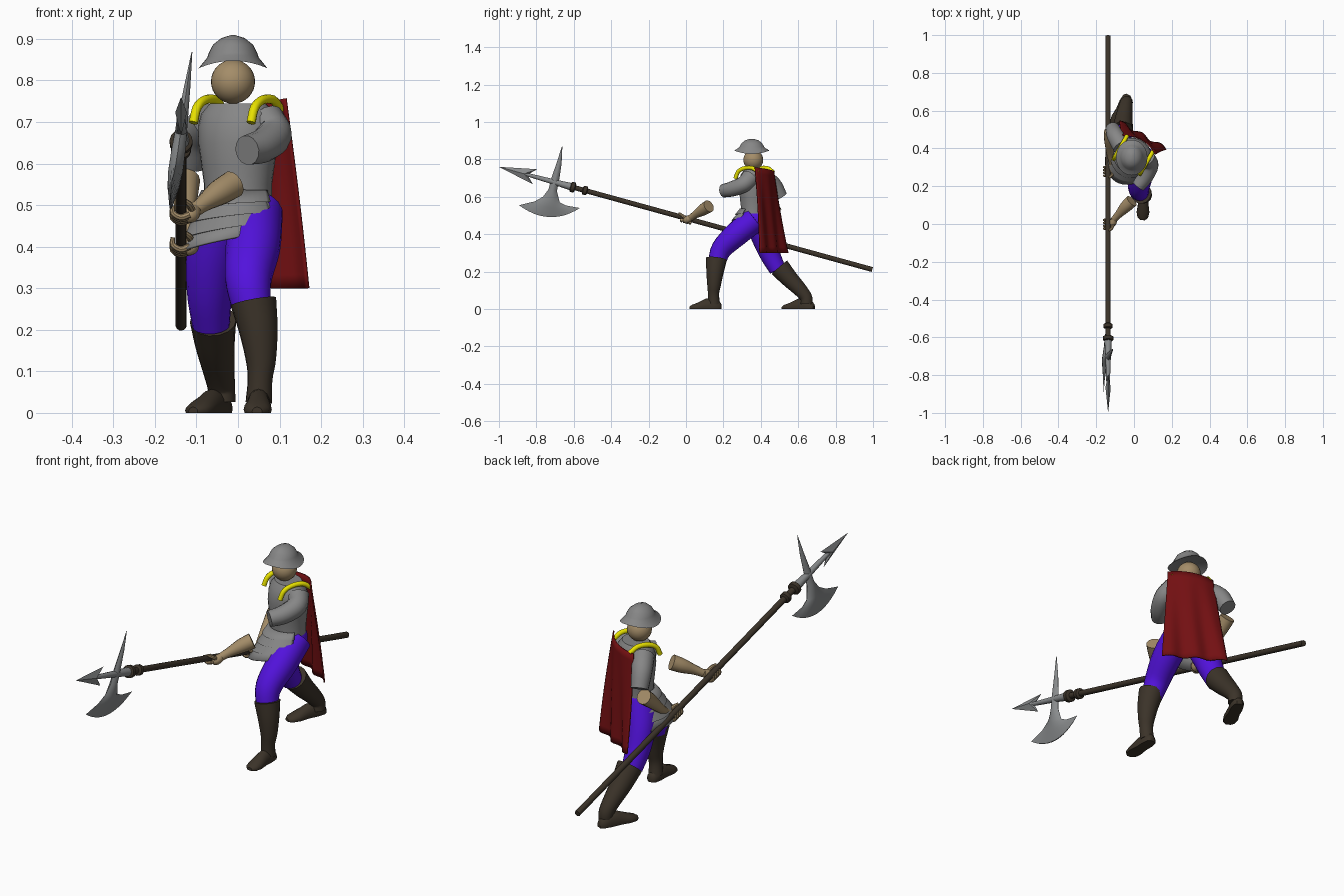
import bpy, bmesh, math
from mathutils import Vector

if "Cube" in bpy.data.objects:
    bpy.data.objects.remove(bpy.data.objects["Cube"])


def material(name, rgb):
    m = bpy.data.materials.new(name)
    m.diffuse_color = (*rgb, 1)
    m.use_nodes = True
    m.node_tree.nodes["Principled BSDF"].inputs["Base Color"].default_value = m.diffuse_color
    return m


GREY = material("armour grey", (0.24, 0.24, 0.24))
STEEL = material("blade steel", (0.25, 0.26, 0.265))
SKIN = material("tan skin", (0.37, 0.265, 0.14))
BROWN = material("dark brown", (0.044, 0.033, 0.022))
PURPLE = material("violet cloth", (0.085, 0.006, 0.72))
RED = material("dark red cloth", (0.17, 0.005, 0.006))
YELLOW = material("yellow trim", (0.8, 0.75, 0.0))


def build(name, verts, faces, mat, sharp=40, thick=0):
    me = bpy.data.meshes.new(name)
    bm = bmesh.new()
    vs = [bm.verts.new(v) for v in verts]
    for f in faces:
        bm.faces.new([vs[i] for i in f])
    bmesh.ops.recalc_face_normals(bm, faces=bm.faces[:])
    bm.to_mesh(me)
    bm.free()
    me.materials.append(mat)
    for p in me.polygons:
        p.use_smooth = True
    me.set_sharp_from_angle(angle=math.radians(sharp))
    ob = bpy.data.objects.new(name, me)
    bpy.context.collection.objects.link(ob)
    if thick:
        s = ob.modifiers.new("thickness", 'SOLIDIFY')
        s.thickness, s.offset = thick, 0
    return ob


def loft(name, rings, mat, closed=True, **kw):
    """Skin a list of equal point rings."""
    n = len(rings[0])
    faces = [(r * n + i, r * n + (i + 1) % n, (r + 1) * n + (i + 1) % n, (r + 1) * n + i)
             for r in range(len(rings) - 1) for i in range(n if closed else n - 1)]
    if closed:
        faces += [tuple(range(n)), tuple(range(len(rings) * n - n, len(rings) * n))]
    return build(name, [p for r in rings for p in r], faces, mat, **kw)


def spline(pts, sub):
    """Catmull-Rom through (x, y, z, radius) points."""
    v = [Vector(p) for p in pts]
    v = [v[0] * 2 - v[1]] + v + [v[-1] * 2 - v[-2]]
    out = []
    for a, b, c, d in zip(v, v[1:], v[2:], v[3:]):
        for k in range(sub):
            t = k / sub
            out.append(0.5 * (2 * b + (c - a) * t + (2 * a - 5 * b + 4 * c - d) * t * t
                              + (3 * b - a - 3 * c + d) * t ** 3))
    return out + [v[-2]]


def tube(name, pts, mat, n=14, sub=4):
    path = spline(pts, sub)
    centre = [p.to_3d() for p in path]
    rings, nrm = [], None
    for i, c in enumerate(centre):
        t = (centre[min(i + 1, len(path) - 1)] - centre[max(i - 1, 0)]).normalized()
        if nrm is None:
            nrm = t.orthogonal()
        nrm = (nrm - t * nrm.dot(t)).normalized()
        b = t.cross(nrm)
        rings.append([c + (nrm * math.cos(a) + b * math.sin(a)) * path[i][3]
                      for a in (math.tau * k / n for k in range(n))])
    return loft(name, rings, mat)


def body(x, y, z):
    """Torso frame: turned 30 degrees towards -x."""
    return Vector((0.866 * x + 0.5 * y, 0.37 - 0.5 * x + 0.866 * y, z))


def ellipse(rx, ry, z, n=28):
    return [body(rx * math.cos(a), ry * math.sin(a), z) for a in (math.tau * k / n for k in range(n))]


def ball(name, loc, scale, mat, rot=0):
    bpy.ops.mesh.primitive_uv_sphere_add(segments=28, ring_count=16, location=loc, rotation=(0, 0, rot))
    ob = bpy.context.object
    ob.name, ob.scale = name, scale
    ob.data.materials.append(mat)
    bpy.ops.object.shade_smooth()


# head and brimmed helmet
ball("head", (-0.012, 0.36, 0.797), (0.053, 0.053, 0.053), SKIN)
rings = []
for rx, ry, z, lift in [(0.05, 0.055, 0.852, 0), (0.083, 0.094, 0.829, 0.018), (0.062, 0.072, 0.855, 0.006),
                        (0.058, 0.066, 0.867, 0), (0.048, 0.055, 0.886, 0), (0.028, 0.036, 0.902, 0),
                        (0.005, 0.012, 0.909, 0)]:
    rings.append([(-0.012 + rx * math.cos(a), 0.352 + ry * math.sin(a), z + lift * math.sin(a) ** 2)
                  for a in (math.tau * k / 32 for k in range(32))])
loft("helmet", rings, GREY)

# breastplate and stepped skirt plates
loft("breastplate", [ellipse(*r) for r in [(0.084, 0.074, 0.51), (0.084, 0.075, 0.55), (0.09, 0.079, 0.59),
     (0.099, 0.084, 0.65), (0.1, 0.08, 0.69), (0.094, 0.07, 0.72), (0.07, 0.055, 0.745)]], GREY)
rings = []
for k in range(4):
    for t, flare in ((k / 4, 0), ((k + 1) / 4, 0.007)):
        row = []
        for j in range(25):
            a = math.radians(-190 + 182 * j / 24)
            x, y = math.cos(a), math.sin(a)
            row.append(body((0.087 + 0.034 * t + flare) * x - 0.008 * t,
                            (0.078 + 0.07 * t + flare) * y - 0.018 * t,
                            0.535 - t * (0.132 - 0.03 * x)))
        rings.append(row)
loft("skirt_plates", rings, GREY, closed=False, sharp=25, thick=0.006)

# sleeves and shoulder trims
tube("left_sleeve", [(0.065, 0.345, 0.70, 0.05), (0.086, 0.31, 0.668, 0.044),
                     (0.06, 0.25, 0.643, 0.041), (0.022, 0.2, 0.632, 0.036)], GREY)
tube("right_sleeve", [(-0.065, 0.41, 0.70, 0.05), (-0.098, 0.465, 0.665, 0.045),
                      (-0.114, 0.505, 0.60, 0.038)], GREY)
for side, sx in (("left", 0.08), ("right", -0.08)):
    arc = [(-0.076, 0.698), (-0.058, 0.735), (-0.02, 0.753), (0.03, 0.753), (0.066, 0.73)]
    tube(side + "_shoulder_trim", [(*body(sx, y, z), 0.011) for y, z in arc], YELLOW, n=10)

# cape with soft folds
rings = []
for i in range(15):
    v, row = i / 14, []
    for j in range(29):
        u = j / 14 - 1
        row.append(body((0.1 + 0.045 * v) * u - 0.01 * v,
                        0.086 + 0.024 * v - 0.03 * u * u * (1 - v) + 0.009 * v * math.sin(8 * u + 2 * v),
                        0.745 - 0.445 * v + 0.012 * (1 - v) * u))
    rings.append(row)
loft("cape", rings, RED, closed=False, thick=0.006)

# trousers
ball("pelvis", (0.0, 0.375, 0.48), (0.088, 0.078, 0.072), PURPLE, -math.pi / 6)
tube("left_trouser", [(0.04, 0.37, 0.48, 0.068), (0.036, 0.27, 0.40, 0.066),
                      (0.025, 0.19, 0.32, 0.056), (0.035, 0.163, 0.24, 0.045)], PURPLE, n=18)
tube("right_trouser", [(-0.035, 0.38, 0.48, 0.07), (-0.06, 0.415, 0.38, 0.064),
                       (-0.068, 0.45, 0.29, 0.055), (-0.065, 0.49, 0.21, 0.045)], PURPLE, n=18)

# boots
tube("left_boot", [(0.037, 0.163, 0.268, 0.056), (0.049, 0.155, 0.2, 0.047), (0.055, 0.15, 0.13, 0.037),
                   (0.053, 0.147, 0.08, 0.03), (0.05, 0.15, 0.025, 0.032)], BROWN)
tube("right_boot", [(-0.06, 0.50, 0.222, 0.056), (-0.055, 0.555, 0.16, 0.047), (-0.046, 0.613, 0.10, 0.038),
                    (-0.04, 0.643, 0.06, 0.033), (-0.038, 0.645, 0.025, 0.032)], BROWN)


def foot(name, heel, toe):
    heel, toe = Vector(heel), Vector(toe)
    side = (toe - heel).normalized().cross(Vector((0, 0, 1)))
    rings = []
    for t, w, h in [(0, 0.012, 0.025), (0.06, 0.024, 0.04), (0.25, 0.029, 0.062), (0.5, 0.028, 0.055),
                    (0.75, 0.034, 0.034), (0.92, 0.028, 0.023), (1, 0.012, 0.014)]:
        c = heel.lerp(toe, t)
        rings.append([c + side * w * math.cos(a) + Vector((0, 0, max(0, h * (0.25 + 0.75 * math.sin(a)))))
                      for a in (math.tau * k / 16 for k in range(16))])
    loft(name, rings, BROWN)


foot("left_foot", (0.052, 0.19, 0), (0.046, 0.02, 0))
foot("right_foot", (-0.03, 0.685, 0), (-0.108, 0.515, 0))

# halberd shaft and collars
PX = -0.137


def shaft_z(y):
    return 0.485 - 0.275 * y


def on_shaft(y, r):
    return (PX, y, shaft_z(y), r)


tube("pole", [on_shaft(0.996, 0.0135), on_shaft(-0.62, 0.0135)], BROWN, sub=1)
for i, (y, r) in enumerate(((-0.54, 0.024), (-0.605, 0.028))):
    tube(f"collar_{i + 1}", [on_shaft(y + d, q) for d, q in
         ((0.014, 0.6 * r), (0.009, r), (-0.009, r), (-0.014, 0.6 * r))], BROWN, sub=1)
tube("spear_socket", [on_shaft(-0.6, 0.021), on_shaft(-0.7, 0.015), on_shaft(-0.86, 0.009)], STEEL, n=10)

# barbed spear point: ridged on both faces
outline = [(-1, 0), (-0.807, 0.042), (-0.838, 0.01), (-0.838, -0.01), (-0.807, -0.042)]
verts = [(PX, y + 0.265 * h, shaft_z(y) + 0.964 * h) for y, h in outline]
verts += [(PX + d, -0.865, shaft_z(-0.865)) for d in (-0.014, 0.014)]
build("spear_point", verts, [(i, (i + 1) % 5, c) for c in (5, 6) for i in range(5)], STEEL, sharp=15)

# axe blade and top spike: lens sections leaning slightly about the shaft
rings = []
for l, r, w, bow in [((-0.664, 0.868), (-0.661, 0.868), 0.001, 0), ((-0.692, 0.78), (-0.665, 0.78), 0.008, 0),
                     ((-0.72, 0.70), (-0.676, 0.70), 0.013, 0), ((-0.735, 0.64), (-0.69, 0.63), 0.017, 0),
                     ((-0.765, 0.60), (-0.675, 0.57), 0.018, 0.005),
                     ((-0.81, 0.575), (-0.64, 0.553), 0.014, 0.022),
                     ((-0.893, 0.555), (-0.567, 0.54), 0.002, 0.056)]:
    ring = []
    for k in range(24):
        u = k / 12 if k <= 12 else 2 - k / 12
        arch = 4 * u * (1 - u)
        y, z = l[0] + (r[0] - l[0]) * u, l[1] + (r[1] - l[1]) * u - bow * arch
        x = PX + 0.13 * (z - shaft_z(y)) + w * arch * (1 if k < 12 else -1)
        ring.append((x, y, z))
    rings.append(ring)
loft("axe_blade", rings, STEEL, sharp=30)


# forearms and gripping hands
def hand(side, y0, wrist):
    z0 = shaft_z(y0)
    tube(side + "_palm", [wrist, (-0.114, y0 + 0.004, z0 - 0.008, 0.02), (-0.128, y0, z0 - 0.018, 0.013)], SKIN)
    for i in range(4):
        y = y0 - 0.024 + 0.015 * i
        z = shaft_z(y)
        tube(f"{side}_finger_{i + 1}", [(-0.116, y, z - 0.014, 0.008), (-0.138, y, z - 0.021, 0.008),
             (-0.157, y, z - 0.01, 0.007), (-0.157, y, z + 0.008, 0.005)], SKIN, n=8, sub=3)
    tube(side + "_thumb", [(-0.11, y0, z0, 0.009), (-0.117, y0 - 0.022, z0 + 0.016, 0.008),
                           (-0.132, y0 - 0.036, z0 + 0.027, 0.006)], SKIN, n=8, sub=3)


tube("left_forearm", [(-0.012, 0.122, 0.55, 0.034), (-0.045, 0.09, 0.53, 0.031),
                      (-0.08, 0.052, 0.506, 0.021), (-0.105, 0.025, 0.487, 0.017)], SKIN)
hand("left", 0.0, (-0.105, 0.025, 0.487, 0.017))
tube("right_forearm", [(-0.125, 0.49, 0.56, 0.034), (-0.127, 0.445, 0.525, 0.031),
                       (-0.125, 0.375, 0.465, 0.021), (-0.115, 0.32, 0.425, 0.017)], SKIN)
hand("right", 0.28, (-0.115, 0.32, 0.425, 0.017))
